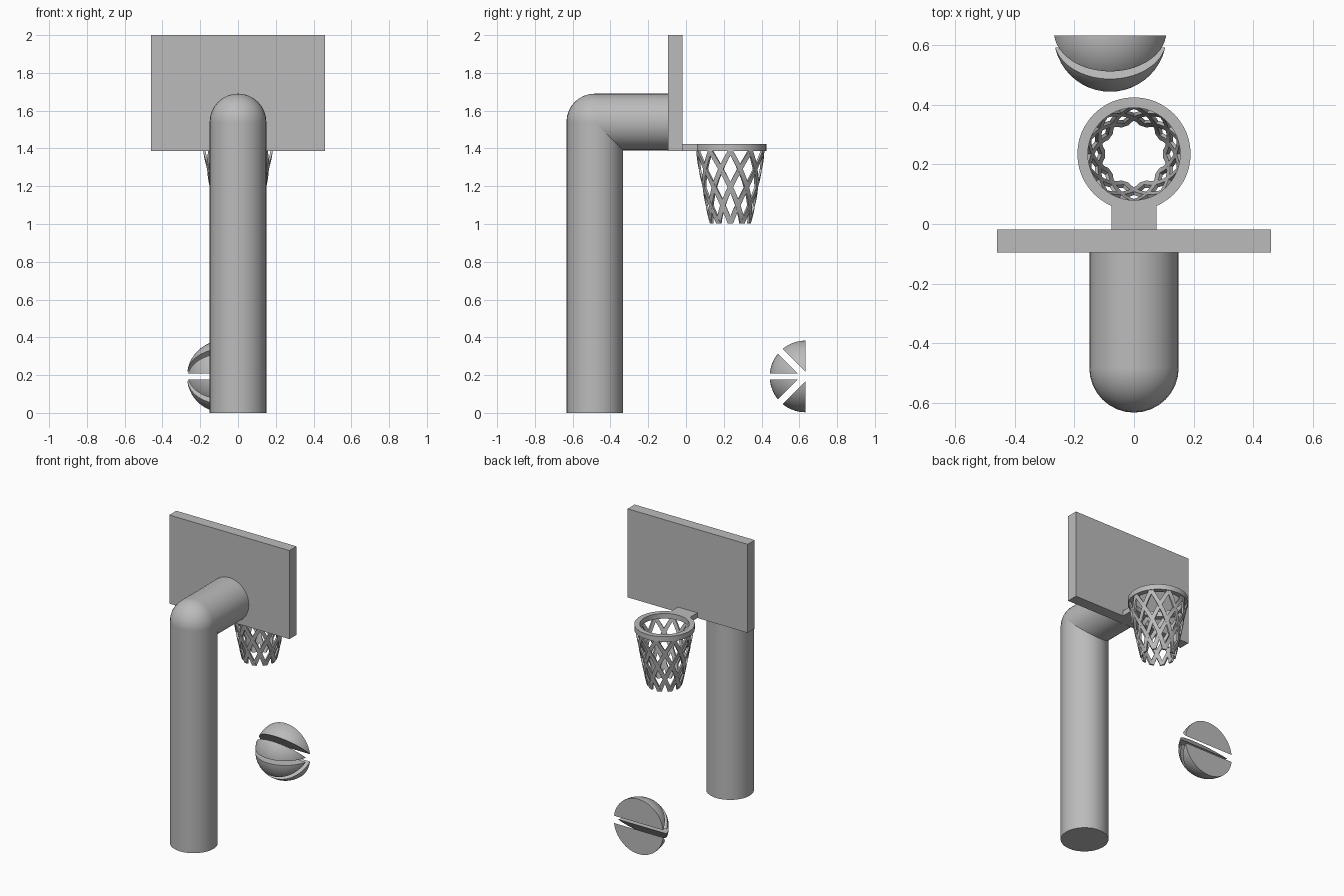
import bpy, bmesh, math
from mathutils import Vector, Matrix

cube = bpy.data.objects.get("Cube")
if cube:
    bpy.data.objects.remove(cube, do_unlink=True)

GREY = (0.5, 0.5, 0.5, 1)
mat = bpy.data.materials.new("plain grey")
mat.use_nodes = True
mat.diffuse_color = GREY
mat.node_tree.nodes["Principled BSDF"].inputs["Base Color"].default_value = GREY


def finish(bm, name, smooth=True):
    """Turn a bmesh into a named object with the shared material."""
    bmesh.ops.recalc_face_normals(bm, faces=bm.faces[:])
    mesh = bpy.data.meshes.new(name)
    bm.to_mesh(mesh)
    bm.free()
    mesh.materials.append(mat)
    obj = bpy.data.objects.new(name, mesh)
    bpy.context.collection.objects.link(obj)
    if smooth:
        bpy.ops.object.select_all(action='DESELECT')
        obj.select_set(True)
        bpy.context.view_layer.objects.active = obj
        bpy.ops.object.shade_smooth_by_angle(angle=math.radians(35))
    return obj


def box(name, lo, hi):
    lo, hi = Vector(lo), Vector(hi)
    bm = bmesh.new()
    bmesh.ops.create_cube(bm, size=1, matrix=Matrix.Translation((lo + hi) / 2)
                          @ Matrix.Diagonal((*(hi - lo), 1)))
    return finish(bm, name, smooth=False)


def tube(name, start, end, radius):
    start, end = Vector(start), Vector(end)
    axis = end - start
    bm = bmesh.new()
    bmesh.ops.create_cone(
        bm, cap_ends=True, segments=32, radius1=radius, radius2=radius,
        depth=axis.length, matrix=Matrix.Translation((start + end) / 2)
        @ axis.to_track_quat('Z', 'Y').to_matrix().to_4x4())
    return finish(bm, name)


# Bent pole: upright, rounded elbow and arm
POLE_R = 0.15
elbow = Vector((0, -0.483, 1.54))
tube("pole_upright", (0, elbow.y, 0), elbow, POLE_R)
tube("pole_arm", elbow, (0, -0.09, elbow.z), POLE_R)
bm = bmesh.new()
bmesh.ops.create_uvsphere(bm, u_segments=32, v_segments=16, radius=POLE_R,
                          matrix=Matrix.Translation(elbow))
finish(bm, "pole_elbow")

# Backboard and rim bracket
RIM_LOW, RIM_TOP, RIM_Y = 1.387, 1.423, 0.235
box("backboard", (-0.46, -0.095, 1.387), (0.46, -0.018, 2))
box("rim_bracket", (-0.075, -0.018, RIM_LOW), (0.075, 0.064, RIM_TOP))

# Rim: a square profile spun round the hoop centre
bm = bmesh.new()
profile = [bm.verts.new((r, RIM_Y, z)) for r, z in
           ((0.155, RIM_LOW), (0.19, RIM_LOW), (0.19, RIM_TOP), (0.155, RIM_TOP))]
edges = [bm.edges.new((profile[i], profile[i - 1])) for i in range(4)]
bmesh.ops.spin(bm, geom=profile + edges, cent=(0, RIM_Y, 0), axis=(0, 0, 1),
               angle=math.tau, steps=48)
bmesh.ops.remove_doubles(bm, verts=bm.verts[:], dist=0.0001)
finish(bm, "rim")

# Net: flat straps winding both ways down a tapered bag
STRAPS, STEPS, NET_LOW = 10, 16, 1.003
bm = bmesh.new()
for k in range(STRAPS):
    for turn in (-1, 1):
        rows = []
        for s in range(STEPS + 1):
            t = s / STEPS
            radius = 0.11 + 0.075 * t ** 0.9
            angle = math.tau * (k + turn * 2 * t) / STRAPS
            half = 0.0145 / radius
            z = NET_LOW + (RIM_LOW - NET_LOW) * t
            rows.append([bm.verts.new((r * math.cos(a), RIM_Y + r * math.sin(a), z))
                         for r, a in ((radius, angle - half), (radius, angle + half),
                                      (radius - 0.012, angle + half),
                                      (radius - 0.012, angle - half))])
        for low, high in zip(rows, rows[1:]):
            for i in range(4):
                bm.faces.new((low[i - 1], low[i], high[i], high[i - 1]))
        bm.faces.new(rows[0])
        bm.faces.new(rows[-1])
finish(bm, "net")

# Half ball: four wedges of a sphere, parted by grooves through its centre
BALL_R, HALF_GAP = 0.19, 0.015
ball_centre = Vector((-0.08, 0.633, 0.193))


def wedge(name, planes, side):
    """Keep the part of the ball behind every (normal, offset) plane."""
    bm = bmesh.new()
    bmesh.ops.create_uvsphere(bm, u_segments=48, v_segments=24, radius=BALL_R)
    for normal, offset in planes:
        n = Vector((0, normal[0], normal[1] * side)).normalized()
        cut = bmesh.ops.bisect_plane(bm, geom=bm.verts[:] + bm.edges[:] + bm.faces[:],
                                     plane_co=n * offset, plane_no=n,
                                     clear_outer=True, dist=0.00001)
        rim = [e for e in cut["geom_cut"] if isinstance(e, bmesh.types.BMEdge)]
        bmesh.ops.holes_fill(bm, edges=rim, sides=0)
    bmesh.ops.translate(bm, verts=bm.verts[:], vec=ball_centre)
    finish(bm, name)


for label, side in (("upper", 1), ("lower", -1)):
    wedge("ball_" + label + "_outer", (((1, 0), 0), ((-1, -1), -0.018)), side)
    wedge("ball_" + label + "_inner", (((1, 1), -0.018), ((0, -1), -HALF_GAP)), side)
